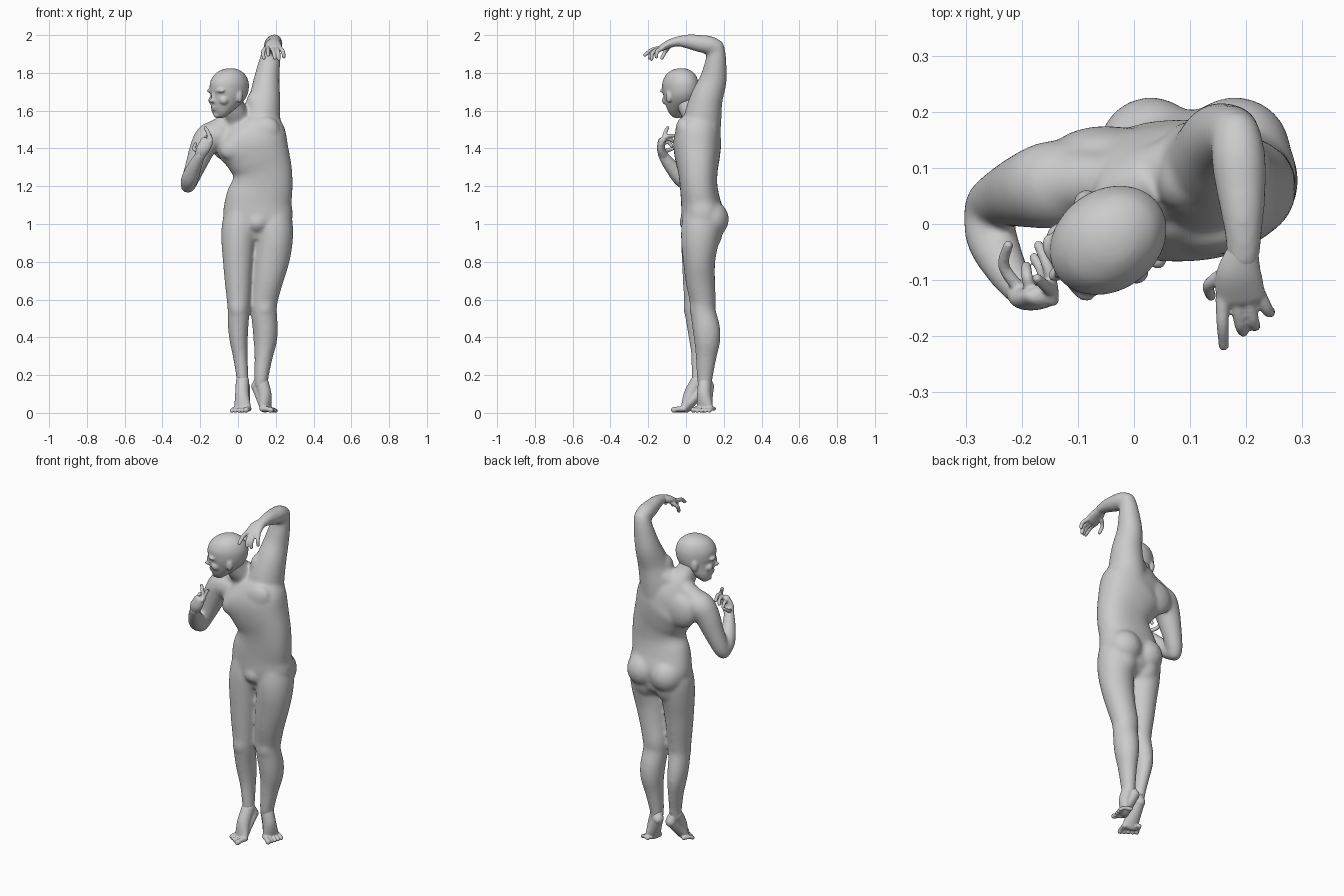
import bpy, bmesh, math
from mathutils import Vector, Matrix

X, Y, Z = Vector((1, 0, 0)), Vector((0, 1, 0)), Vector((0, 0, 1))


def spline(rows, n=5):
    """Catmull-Rom through rows of numbers."""
    rows = [tuple(r) + (r[3],) if len(r) == 4 else tuple(r) for r in rows]
    p = [rows[0]] + rows + [rows[-1]]
    out = []
    for i in range(1, len(p) - 2):
        for k in range(n):
            t = k / n
            out.append([0.5 * (2 * b + (c - a) * t + (2 * a - 5 * b + 4 * c - d) * t * t
                               + (3 * b - a - 3 * c + d) * t ** 3)
                        for a, b, c, d in zip(*p[i - 1:i + 3])])
    return out + [list(rows[-1])]


def bridge(bm, rings):
    """Skin a stack of equal rings and cap both ends."""
    n = len(rings[0])
    for r, q in zip(rings, rings[1:]):
        for k in range(n):
            bm.faces.new((r[k], r[(k + 1) % n], q[(k + 1) % n], q[k]))
    bm.faces.new(rings[0])
    bm.faces.new(rings[-1])


def tube(bm, rows, u=X, power=2.0, seg=28):
    """Closed round-ended loft; rows are x, y, z, half width, half depth."""
    pts = spline(rows)
    pos = [Vector(r[:3]) for r in pts]
    secs = []
    for i, r in enumerate(pts):
        t = (pos[min(i + 1, len(pts) - 1)] - pos[max(i - 1, 0)]).normalized()
        secs.append((pos[i], t, r[3], r[4]))
    dome = [(math.sin(a), math.cos(a)) for a in (0.5, 1.0, 1.4)]
    c, t, a, b = secs[0]
    start = [(c - t * min(a, b) * s, t, a * k, b * k) for s, k in reversed(dome)]
    c, t, a, b = secs[-1]
    end = [(c + t * min(a, b) * s, t, a * k, b * k) for s, k in dome]
    rings = []
    for c, t, a, b in start + secs + end:
        e = (u - t * u.dot(t)).normalized()
        f = t.cross(e)
        ring = []
        for k in range(seg):
            w = 2 * math.pi * k / seg
            cx, sy = math.cos(w), math.sin(w)
            cx = math.copysign(abs(cx) ** (2 / power), cx)
            sy = math.copysign(abs(sy) ** (2 / power), sy)
            ring.append(bm.verts.new(c + e * a * cx + f * b * sy))
        rings.append(ring)
    bridge(bm, rings)


def blob(bm, c, size, rot=Matrix.Identity(4)):
    bmesh.ops.create_uvsphere(bm, u_segments=24, v_segments=16, radius=1,
                              matrix=Matrix.Translation(c) @ rot @ Matrix.Diagonal((*size, 1)))


def finish(name, bm, voxel, smooth):
    """Fuse overlapping masses into one smooth skin."""
    bmesh.ops.recalc_face_normals(bm, faces=bm.faces)
    me = bpy.data.meshes.new(name)
    bm.to_mesh(me)
    bm.free()
    ob = bpy.data.objects.new(name, me)
    bpy.context.collection.objects.link(ob)
    m = ob.modifiers.new("fuse", 'REMESH')
    m.mode, m.voxel_size = 'VOXEL', voxel
    s = ob.modifiers.new("relax", 'SMOOTH')
    s.factor, s.iterations = 0.5, smooth
    new = bpy.data.meshes.new_from_object(ob.evaluated_get(bpy.context.evaluated_depsgraph_get()))
    ob.modifiers.clear()
    ob.data = new
    new.polygons.foreach_set("use_smooth", [True] * len(new.polygons))


# Torso and neck, leaning so the left shoulder rises
body = bmesh.new()
tube(body, [(.105, .095, .98, .165, .10), (.105, .09, 1.04, .184, .114), (.11, .077, 1.12, .177, .104),
            (.128, .067, 1.2, .162, .099), (.13, .063, 1.28, .156, .105), (.105, .06, 1.36, .17, .12),
            (.07, .06, 1.44, .19, .126), (.03, .068, 1.51, .165, .102), (.0, .06, 1.56, .078, .072),
            (-.02, .025, 1.61, .06, .062), (-.035, -.005, 1.67, .057, .059)], power=2.3, seg=40)
# Chest, shoulder blades, trapezius, abdomen and buttocks
blob(body, (.0, -.015, 1.41), (.1, .042, .062), Matrix.Rotation(-.45, 4, 'Y'))
blob(body, (.13, -.015, 1.485), (.095, .042, .075), Matrix.Rotation(-.6, 4, 'Y'))
blob(body, (-.05, .125, 1.43), (.1, .05, .1))
blob(body, (.12, .135, 1.5), (.09, .045, .13))
tube(body, [(-.01, .065, 1.57, .048), (-.08, .075, 1.515, .058), (-.15, .07, 1.475, .06)], Y)
tube(body, [(-.005, .07, 1.57, .045), (.06, .09, 1.58, .062), (.12, .1, 1.61, .07)], Y)
blob(body, (.088, .075, 1.64), (.045, .055, .065))
for x in (.085, .14):
    tube(body, [(x, -.003, 1.1, .03, .02), (x + .01, -.011, 1.22, .032, .02), (x - .01, -.03, 1.32, .034, .02)])
blob(body, (.1, .03, 1.01), (.07, .065, .06))
for x, r in ((.03, .095), (.18, .1)):
    blob(body, (x, .128, 1.025), (r, .099, .1))
    blob(body, (x - .005, .1, .965), (r * .9, .095, .12))

# Left leg, then right leg
tube(body, [(.19, .09, 1.06, .09, .1), (.192, .08, .98, .1, .105), (.191, .073, .9, .098, .099),
            (.176, .07, .8, .094, .085), (.157, .076, .7, .082, .078), (.138, .088, .6, .074, .07),
            (.137, .09, .54, .069, .067), (.144, .107, .45, .067, .073), (.144, .112, .38, .062, .069),
            (.136, .107, .3, .049, .056), (.125, .1, .2, .039, .044), (.122, .1, .15, .036, .038)])
tube(body, [(.02, .085, 1.06, .09, .1), (.011, .08, .98, .098, .105), (.003, .073, .9, .091, .099),
            (.001, .065, .8, .081, .087), (.001, .06, .7, .072, .077), (.003, .056, .6, .063, .067),
            (.003, .056, .54, .058, .064), (.001, .072, .45, .054, .066), (.004, .08, .38, .048, .063),
            (.012, .078, .3, .039, .051), (.022, .068, .2, .033, .039), (.024, .066, .15, .032, .036)])
for c in ((.14, .044, .56), (.0, .012, .56)):
    blob(body, c, (.042, .026, .06))

# Raised left arm
tube(body, [(.11, .08, 1.46, .102), (.125, .088, 1.56, .1), (.141, .108, 1.66, .084, .087), (.151, .143, 1.76, .069, .073),
            (.166, .157, 1.85, .058), (.177, .161, 1.915, .048), (.181, .159, 1.935, .043)])
tube(body, [(.182, .159, 1.935, .045), (.186, .12, 1.948, .049), (.19, .07, 1.956, .046),
            (.194, .01, 1.966, .038), (.195, -.045, 1.967, .031, .027), (.194, -.07, 1.96, .03, .024)])
# Folded right arm
tube(body, [(-.09, .07, 1.465, .078), (-.145, .07, 1.46, .079), (-.183, .062, 1.41, .07),
            (-.22, .052, 1.32, .057), (-.253, .038, 1.235, .046), (-.264, .027, 1.203, .04)], Y)
tube(body, [(-.267, .024, 1.201, .038), (-.254, -.025, 1.243, .046), (-.228, -.08, 1.307, .038),
            (-.2, -.123, 1.365, .028)])
finish("body", body, .0075, 22)

# Head, turned toward the right shoulder and tipped; rows are z, front, back, half width, sideways shift
F = Vector((-.81, -.585, 0))
S = Vector((.585, -.81, 0))
turn = Matrix((F, S, Z)).transposed().to_4x4()
O = Vector((-.05, -.03, 0))
head = bmesh.new()
skull = spline([(1.824, .005, .03, .014, .002), (1.815, .04, .06, .045, .002), (1.79, .081, .094, .073, .002),
                (1.75, .105, .113, .088, .002), (1.71, .106, .113, .089, .001), (1.68, .1, .104, .085, 0),
                (1.65, .098, .085, .078, -.004), (1.62, .092, .05, .07, -.01), (1.59, .081, .01, .056, -.015),
                (1.568, .066, -.02, .036, -.018), (1.56, .055, -.03, .014, -.018)], 4)
rings = []
for z, f, b, w, s in skull:
    c = O + F * (f - b) / 2 + S * s + Z * z
    rings.append([head.verts.new(c + F * (f + b) / 2 * math.cos(k * math.pi / 20) + S * w * math.sin(k * math.pi / 20))
                  for k in range(40)])
bridge(head, rings)


def face(f, s, z, size):
    blob(head, O + F * f + S * s + Z * z, size, turn)


# Nose, lips, chin, brows, cheeks and ears
face(.104, -.004, 1.652, (.019, .014, .011))
face(.097, -.002, 1.674, (.015, .01, .03))
face(.083, -.01, 1.618, (.015, .024, .007))
face(.08, -.012, 1.607, (.014, .021, .007))
face(.064, -.016, 1.577, (.018, .022, .015))
for side in (-1, 1):
    face(.082, side * .036, 1.706, (.022, .036, .014))
    face(.062, side * .046 - .004, 1.655, (.027, .028, .026))
    face(-.012, side * .084, 1.675, (.019, .014, .034))
finish("head", head, .005, 9)


def hand(name, palm, fingers, thick):
    bm = bmesh.new()
    tube(bm, palm)
    for f in fingers:
        d = Vector(f[-1]) - Vector(f[0])
        tube(bm, [(*p, thick - .0015 * i) for i, p in enumerate(f)], d.orthogonal(), seg=14)
    finish(name, bm, .004, 4)


# Drooping left hand
hand("left_hand", [(.194, -.05, 1.965, .029, .024), (.187, -.09, 1.953, .041, .022), (.19, -.13, 1.932, .045, .017)],
     [[(.157, -.13, 1.932), (.158, -.18, 1.922), (.16, -.217, 1.895)],
      [(.182, -.135, 1.93), (.19, -.18, 1.908), (.195, -.192, 1.878)],
      [(.203, -.135, 1.93), (.213, -.175, 1.908), (.216, -.182, 1.873)],
      [(.223, -.125, 1.93), (.238, -.153, 1.913), (.243, -.157, 1.885)],
      [(.165, -.085, 1.945), (.134, -.108, 1.915), (.137, -.128, 1.878)]], .0125)
# Curled right hand
hand("right_hand", [(-.205, -.115, 1.355, .027, .025), (-.186, -.132, 1.395, .035, .022), (-.165, -.13, 1.436, .034, .019)],
     [[(-.145, -.12, 1.44), (-.158, -.11, 1.483), (-.173, -.097, 1.51)],
      [(-.145, -.135, 1.44), (-.15, -.088, 1.468), (-.17, -.038, 1.458)],
      [(-.165, -.135, 1.44), (-.162, -.09, 1.45), (-.178, -.06, 1.43)],
      [(-.182, -.13, 1.42), (-.19, -.095, 1.435), (-.192, -.075, 1.41)],
      [(-.205, -.115, 1.385), (-.232, -.075, 1.398), (-.224, -.038, 1.425)]], .012)


def foot(name, ankle, heel, ball, d, inner):
    """Foot standing on its toes; inner is the sign of the big-toe side."""
    d = Vector((*d, 0)).normalized()
    s = Vector((d.y, -d.x, 0)) * inner
    a, h, b = Vector(ankle), Vector(heel), Vector(ball)
    mid = a.lerp(b, .5) + d * .008
    bm = bmesh.new()
    tube(bm, [(*a, .035, .037), (*mid, .037, .036), (*b, .046, .025)], s)
    tube(bm, [(*(a - d * .012), .026), (*h, .03)], s)
    tube(bm, [(*h, .028), (*h.lerp(b, .55), .034, .027), (*b, .044, .024)], s)
    for i in range(5):
        r = .0155 if i == 0 else .0115
        p = b + s * (.034 - .019 * i) - d * .006 * i
        q = b + s * (.037 - .0215 * i) + d * (.036 - .006 * i)
        e = q + d * .02
        tube(bm, [(p.x, p.y, .022, r), (q.x, q.y, .02, r * .85), (e.x, e.y, r, r)], s, seg=14)
    finish(name, bm, .004, 4)


foot("left_foot", (.122, .1, .17), (.1, .12, .14), (.146, .1, .027), (.82, -.52), 1)
foot("right_foot", (.024, .064, .17), (.036, .092, .13), (.024, .0, .027), (-.3, -.95), -1)
